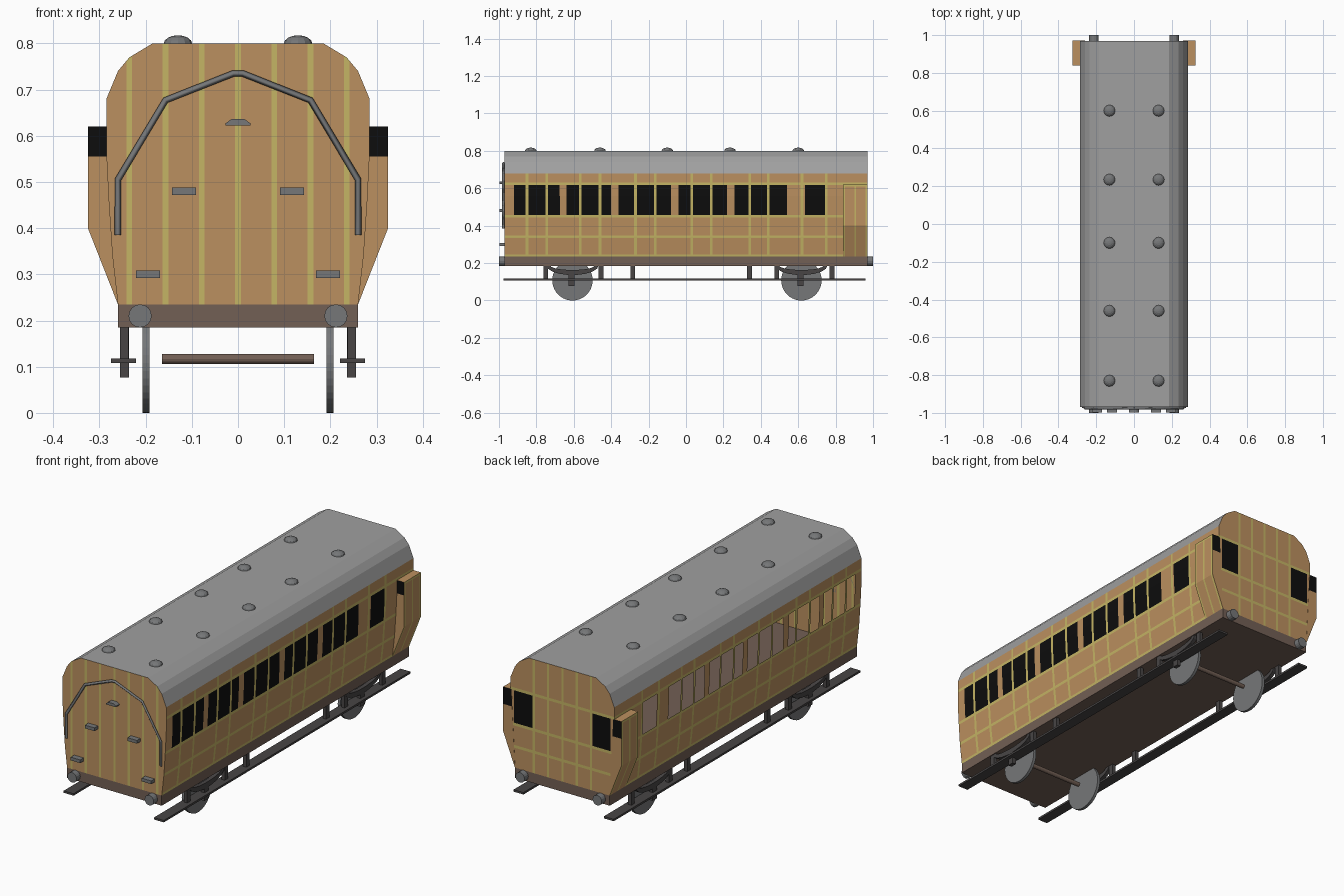
import bpy, bmesh, math
from mathutils import Vector, Matrix

cube = bpy.data.objects.get("Cube")
if cube:
    bpy.data.objects.remove(cube, do_unlink=True)


def material(name, rgb):
    m = bpy.data.materials.new(name)
    m.use_nodes = True
    m.diffuse_color = (*rgb, 1)
    m.node_tree.nodes["Principled BSDF"].inputs["Base Color"].default_value = (*rgb, 1)
    return m


WOOD = material("teak wood", (0.50, 0.28, 0.115))
YELLOW = material("yellow lining", (0.56, 0.46, 0.13))
BLACK = material("black glass", (0.004, 0.004, 0.004))
ROOF = material("roof grey", (0.35, 0.35, 0.35))
STEEL = material("steel grey", (0.18, 0.185, 0.19))
IRON = material("dark iron", (0.065, 0.06, 0.06))
BROWN = material("underframe brown", (0.17, 0.115, 0.09))
PANEL = [WOOD, YELLOW, BLACK]
END = 0.97
SIDES = (("left", 1), ("right", -1))


def finish(name, bm, mats, fix_normals=True):
    if fix_normals:
        bmesh.ops.recalc_face_normals(bm, faces=bm.faces)
    me = bpy.data.meshes.new(name)
    bm.to_mesh(me)
    bm.free()
    for m in mats:
        me.materials.append(m)
    ob = bpy.data.objects.new(name, me)
    bpy.context.collection.objects.link(ob)
    return ob


def box(name, lo, hi, mat):
    bm = bmesh.new()
    bmesh.ops.create_cube(bm, size=1)
    lo, hi = Vector(lo), Vector(hi)
    bmesh.ops.scale(bm, vec=hi - lo, verts=bm.verts)
    bmesh.ops.translate(bm, vec=(lo + hi) / 2, verts=bm.verts)
    return finish(name, bm, [mat])


def cylinder(name, centre, radius, length, axis, mat, sides=32):
    bm = bmesh.new()
    turn = Matrix.Rotation(math.pi / 2, 4, "Y" if axis == "x" else "X")
    bmesh.ops.create_cone(bm, cap_ends=True, segments=sides, radius1=radius, radius2=radius,
                          depth=length, matrix=Matrix.Translation(centre) @ turn)
    return finish(name, bm, [mat])


def prism(points, a, b, axis):
    """Solid from a 2D outline, pushed from a to b along x or y."""
    bm = bmesh.new()
    place = (lambda p, d: (d, *p)) if axis == "x" else (lambda p, d: (p[0], d, p[1]))
    face = bm.faces.new([bm.verts.new(place(p, a)) for p in points])
    ext = bmesh.ops.extrude_face_region(bm, geom=[face])
    verts = [v for v in ext["geom"] if isinstance(v, bmesh.types.BMVert)]
    bmesh.ops.translate(bm, vec=Vector(place((0, 0), b - a)), verts=verts)
    if face.is_valid is False or len(bm.faces) < len(points) + 2:
        bm.faces.new([v for v in bm.verts if v not in verts])
    return bm


def cut(bm, axis, values):
    """Slice every face along planes square to one axis."""
    normal = Vector([float(i == axis) for i in range(3)])
    for v in values:
        bmesh.ops.bisect_plane(bm, geom=bm.verts[:] + bm.edges[:] + bm.faces[:],
                               dist=1e-5, plane_co=normal * v, plane_no=normal)


def edges_of(lines, half):
    return [v + s * half for v in lines for s in (-1, 1)]


def on_line(v, lines, half):
    return any(abs(v - l) < half for l in lines)


# Carriage cross-section, one half
WALL = [(0.26, 0.235), (0.272, 0.34), (0.28, 0.46), (0.285, 0.56), (0.285, 0.68)]
CROWN = [(0.285, 0.68), (0.26, 0.74), (0.235, 0.77), (0.185, 0.80)]
HALF = WALL + CROWN[1:]
OUTLINE = HALF + [(-x, z) for x, z in reversed(HALF)]
LW = 0.007
RAILS = [0.24, 0.34, 0.45, 0.625]
POSTS = [-0.85, -0.745, -0.565, -0.46, -0.27, -0.165, 0.03, 0.135, 0.34, 0.44, 0.62, 0.75]
WINDOWS = [(-0.92, -0.675), (-0.64, -0.40), (-0.36, -0.08), (-0.04, 0.22),
           (0.26, 0.54), (0.635, 0.745)]
SILL, HEAD = 0.457, 0.618


def sheet(points):
    bm = bmesh.new()
    rows = [[bm.verts.new((x, y, z)) for y in (-END, END)] for x, z in points]
    for (a, b), (c, d) in zip(rows, rows[1:]):
        bm.faces.new((a, b, d, c))
    return bm


# Side walls: glazed on one side, open on the other
for side, s in SIDES:
    bm = sheet([(s * x, z) for x, z in WALL])
    cut(bm, 1, edges_of(POSTS, LW) + [v for w in WINDOWS for v in w])
    cut(bm, 2, edges_of(RAILS, LW) + [SILL, HEAD])
    openings = []
    for f in bm.faces:
        c = f.calc_center_median()
        if on_line(c.y, POSTS, LW) or on_line(c.z, RAILS, LW):
            f.material_index = 1
        elif SILL < c.z < HEAD and any(a < c.y < b for a, b in WINDOWS):
            f.material_index = 2
            openings.append(f)
        if f.normal.x * s < 0:
            f.normal_flip()
    if s < 0:
        bmesh.ops.delete(bm, geom=openings, context="FACES")
    bm.normal_update()
    for f in bm.faces:
        if f.normal.x * s < 0:
            f.normal_flip()
    finish(side + "_side_wall", bm, PANEL, False)

# End walls: striped front, windowed back
STRIPES = [i * 0.0785 for i in range(-3, 4)]
for name, s in (("front_wall", -1), ("back_wall", 1)):
    bm = bmesh.new()
    bm.faces.new([bm.verts.new((x, s * END, z)) for x, z in OUTLINE])
    lines = STRIPES if s < 0 else STRIPES[1:-1]
    cut(bm, 0, edges_of(lines, 0.006))
    if s > 0:
        cut(bm, 2, edges_of(RAILS[1:], LW) + [SILL, HEAD])
        cut(bm, 0, [-0.265, -0.165, 0.165, 0.265])
    for f in bm.faces:
        c = f.calc_center_median()
        if s > 0 and SILL < c.z < HEAD and 0.165 < abs(c.x) < 0.265:
            f.material_index = 2
        elif on_line(c.x, lines, 0.006) or (s > 0 and on_line(c.z, RAILS[1:], LW)):
            f.material_index = 1
    bm.normal_update()
    for f in bm.faces:
        if f.normal.y * s < 0:
            f.normal_flip()
    finish(name, bm, PANEL, False)

# Roof and vents
bm = sheet(CROWN + [(-x, z) for x, z in reversed(CROWN)])
bm.normal_update()
for f in bm.faces:
    if f.normal.z < 0:
        f.normal_flip()
finish("roof", bm, [ROOF], False)
for i, y in enumerate((-0.83, -0.46, -0.10, 0.235, 0.60)):
    for side, s in SIDES:
        bm = bmesh.new()
        bmesh.ops.create_uvsphere(bm, u_segments=12, v_segments=8, radius=0.031)
        bmesh.ops.scale(bm, vec=(1, 1, 0.6), verts=bm.verts)
        bmesh.ops.translate(bm, vec=(s * 0.13, y, 0.799), verts=bm.verts)
        finish(f"{side}_roof_vent_{i + 1}", bm, [STEEL])

# Guard lookouts at the back corners
for side, s in SIDES:
    shape = [(0.26, 0.235), (0.325, 0.40), (0.325, 0.62), (0.28, 0.62)]
    bm = prism([(s * x, z) for x, z in shape], 0.84, END + 0.001, "y")
    bmesh.ops.recalc_face_normals(bm, faces=bm.faces)
    posts = [0.846, 0.905, 0.964]
    cut(bm, 1, edges_of(posts, 0.005))
    cut(bm, 2, [0.535, 0.555, 0.61])
    bm.normal_update()
    for f in bm.faces:
        c = f.calc_center_median()
        if abs(f.normal.y) > 0.9:
            f.material_index = 2 if c.z > (0.535 if f.normal.y > 0 else 0.555) else 0
        elif f.normal.x * s > 0.5 and (on_line(c.y, posts, 0.005) or c.z > 0.61):
            f.material_index = 1
    finish(side + "_lookout", bm, PANEL)

# Underframe and buffers
box("underframe", (-0.26, -END, 0.185), (0.26, END, 0.235), BROWN)
for side, s in SIDES:
    for end, e in (("front", -1), ("back", 1)):
        cylinder(f"{end}_{side}_buffer", (s * 0.212, e * 0.982, 0.21), 0.025, 0.036, "y", STEEL, 16)

# Front end fittings: handrail, steps and lamp bracket
curve = bpy.data.curves.new("handrail", "CURVE")
curve.dimensions = "3D"
curve.bevel_depth = 0.007
curve.bevel_resolution = 0
curve.use_fill_caps = True
rail = [(0.26, 0.385), (0.26, 0.505), (0.157, 0.677), (0.01, 0.735)]
path = rail + [(-x, z) for x, z in reversed(rail)]
spline = curve.splines.new("POLY")
spline.points.add(len(path) - 1)
for p, (x, z) in zip(spline.points, path):
    p.co = (x, -END - 0.006, z, 1)
curve.materials.append(STEEL)
bpy.context.collection.objects.link(bpy.data.objects.new("handrail", curve))
for side, s in SIDES:
    for level, x, z in (("upper", 0.117, 0.48), ("lower", 0.195, 0.30)):
        box(f"{level}_{side}_step", (s * x - 0.026, -0.997, z - 0.008),
            (s * x + 0.026, -END, z + 0.008), STEEL)
bracket = [(-0.027, 0.622), (0.027, 0.622), (0.027, 0.627), (0.014, 0.636),
           (-0.014, 0.636), (-0.027, 0.627)]
finish("lamp_bracket", prism(bracket, -0.997, -END, "y"), [STEEL])

# Running gear
for end, y in (("front", -0.607), ("back", 0.617)):
    cylinder(end + "_axle", (0, y, 0.117), 0.011, 0.33, "x", BROWN, 12)
    arc = [math.radians(a) for a in range(180, 361, 20)]
    spring = [(y + 0.14 * math.cos(a), 0.188 + 0.052 * math.sin(a)) for a in arc]
    spring += [(y + 0.12 * math.cos(a), 0.188 + 0.025 * math.sin(a)) for a in reversed(arc)]
    for side, s in SIDES:
        cylinder(f"{end}_{side}_wheel", (s * 0.199, y, 0.108), 0.108, 0.015, "x", STEEL, 40)
        finish(f"{end}_{side}_spring", prism(spring, s * 0.236, s * 0.256, "x"), [IRON])
        box(f"{end}_{side}_axle_box", (s * 0.246 - 0.01, y - 0.022, 0.077),
            (s * 0.246 + 0.01, y + 0.01, 0.145), IRON)

# Footboards on hangers
for side, s in SIDES:
    box(side + "_footboard", (s * 0.248 - 0.027, -0.975, 0.108),
        (s * 0.248 + 0.027, 0.96, 0.118), IRON)
    for i, y in enumerate((-0.75, -0.455, -0.285, 0.34, 0.485, 0.78)):
        box(f"{side}_hanger_{i + 1}", (s * 0.246 - 0.009, y - 0.013, 0.112),
            (s * 0.246 + 0.009, y + 0.013, 0.187), IRON)
